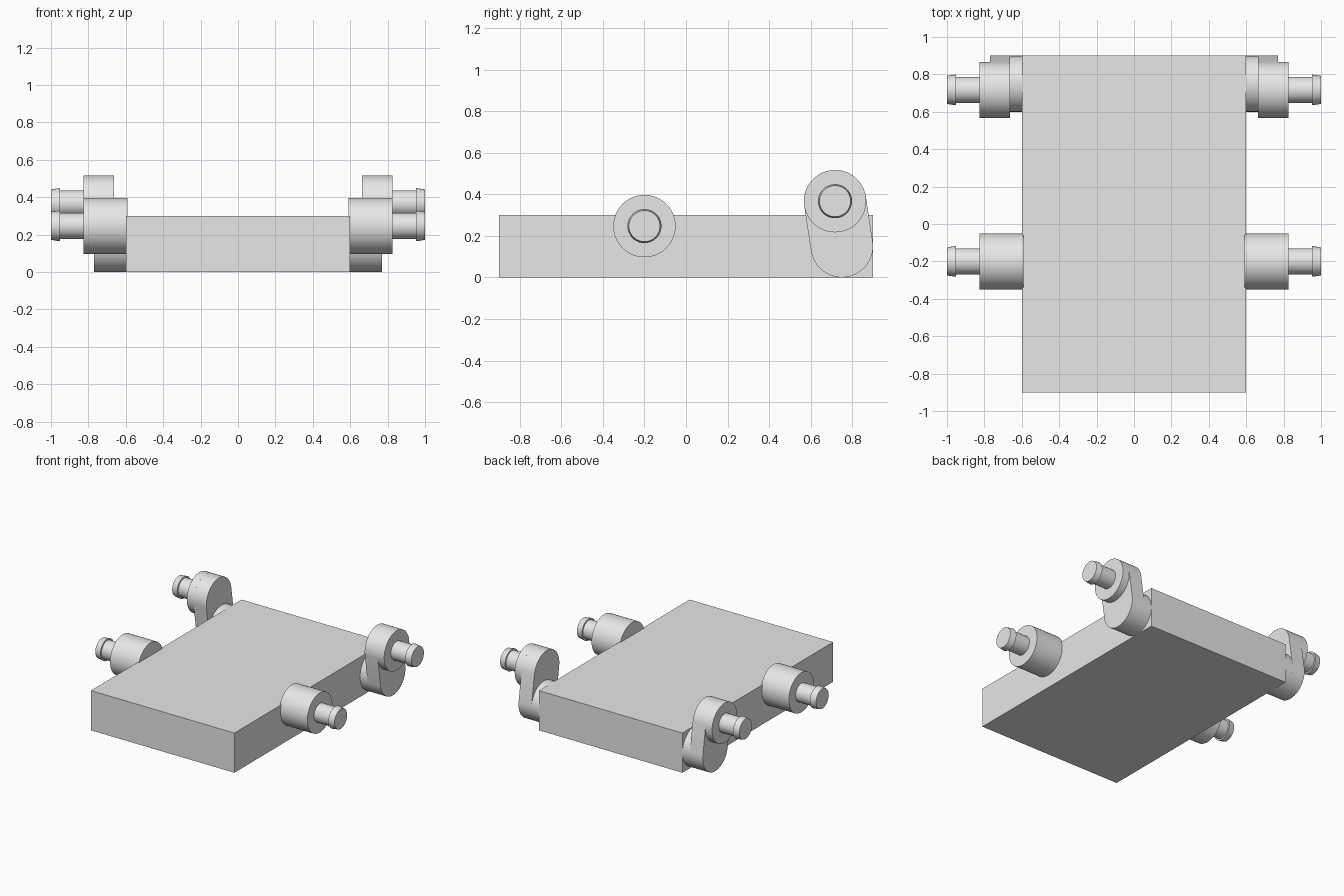
import bpy
import bmesh
from math import atan2, acos, cos, sin, hypot, pi, radians

cube = bpy.data.objects.get("Cube")
if cube:
    bpy.data.objects.remove(cube, do_unlink=True)

grey = bpy.data.materials.new("plain grey")
grey.use_nodes = True
grey.diffuse_color = (0.8, 0.8, 0.8, 1)
grey.node_tree.nodes["Principled BSDF"].inputs["Base Color"].default_value = (0.8, 0.8, 0.8, 1)

SEGMENTS = 48


def finish(name, bm, smooth=True):
    bmesh.ops.recalc_face_normals(bm, faces=bm.faces)
    mesh = bpy.data.meshes.new(name)
    bm.to_mesh(mesh)
    bm.free()
    mesh.materials.append(grey)
    obj = bpy.data.objects.new(name, mesh)
    bpy.context.collection.objects.link(obj)
    if smooth:
        bpy.ops.object.select_all(action="DESELECT")
        obj.select_set(True)
        bpy.context.view_layer.objects.active = obj
        bpy.ops.object.shade_smooth_by_angle(angle=radians(30))
    return obj


def loft(name, sections):
    """Join closed rings of points and cap both ends."""
    bm = bmesh.new()
    rings = [[bm.verts.new(p) for p in ring] for ring in sections]
    for a, b in zip(rings, rings[1:]):
        for i in range(len(a)):
            j = (i + 1) % len(a)
            bm.faces.new((a[i], a[j], b[j], b[i]))
    bm.faces.new(rings[0])
    bm.faces.new(rings[-1])
    return finish(name, bm)


def turned(name, side, centre, profile):
    """Round part along x from (distance, radius) steps."""
    y, z = centre
    angles = [2 * pi * i / SEGMENTS for i in range(SEGMENTS)]
    return loft(name, [[(side * x, y + r * cos(a), z + r * sin(a)) for a in angles]
                       for x, r in profile])


def link(name, side, low, high, radius, x0, x1):
    """Slab with rounded ends around two pivots."""
    tilt = atan2(high[1] - low[1], high[0] - low[0])
    half = SEGMENTS // 2
    outline = []
    for (y, z), start in ((high, tilt - pi / 2), (low, tilt + pi / 2)):
        for i in range(half + 1):
            a = start + pi * i / half
            outline.append((y + radius * cos(a), z + radius * sin(a)))
    return loft(name, [[(side * x, y, z) for y, z in outline] for x in (x0, x1)])


# Body slab
bm = bmesh.new()
bmesh.ops.create_cube(bm, size=1)
bmesh.ops.scale(bm, vec=(1.2, 1.8, 0.3), verts=bm.verts)
bmesh.ops.translate(bm, vec=(0, 0, 0.15), verts=bm.verts)
finish("body", bm, smooth=False)

HUB = 0.15
FRONT, LOW, HIGH = (-0.2, 0.247), (0.75, 0.15), (0.717, 0.367)
# Pin with a stepped, tapered tip
PIN = [(0.82, 0.07), (0.953, 0.07), (0.953, 0.082), (1.0, 0.075)]

for word, side in (("left", 1), ("right", -1)):
    # Front hub and pin
    turned("front_hub_" + word, side, FRONT, [(0.59, HUB), (0.825, HUB)])
    turned("front_pin_" + word, side, FRONT, PIN)
    # Back pivot, arm, hub and pin
    turned("back_pivot_" + word, side, LOW, [(0.59, HUB), (0.662, HUB)])
    link("back_arm_" + word, side, LOW, HIGH, HUB, 0.662, 0.77)
    turned("back_hub_" + word, side, HIGH, [(0.77, HUB), (0.825, HUB)])
    turned("back_pin_" + word, side, HIGH, PIN)
